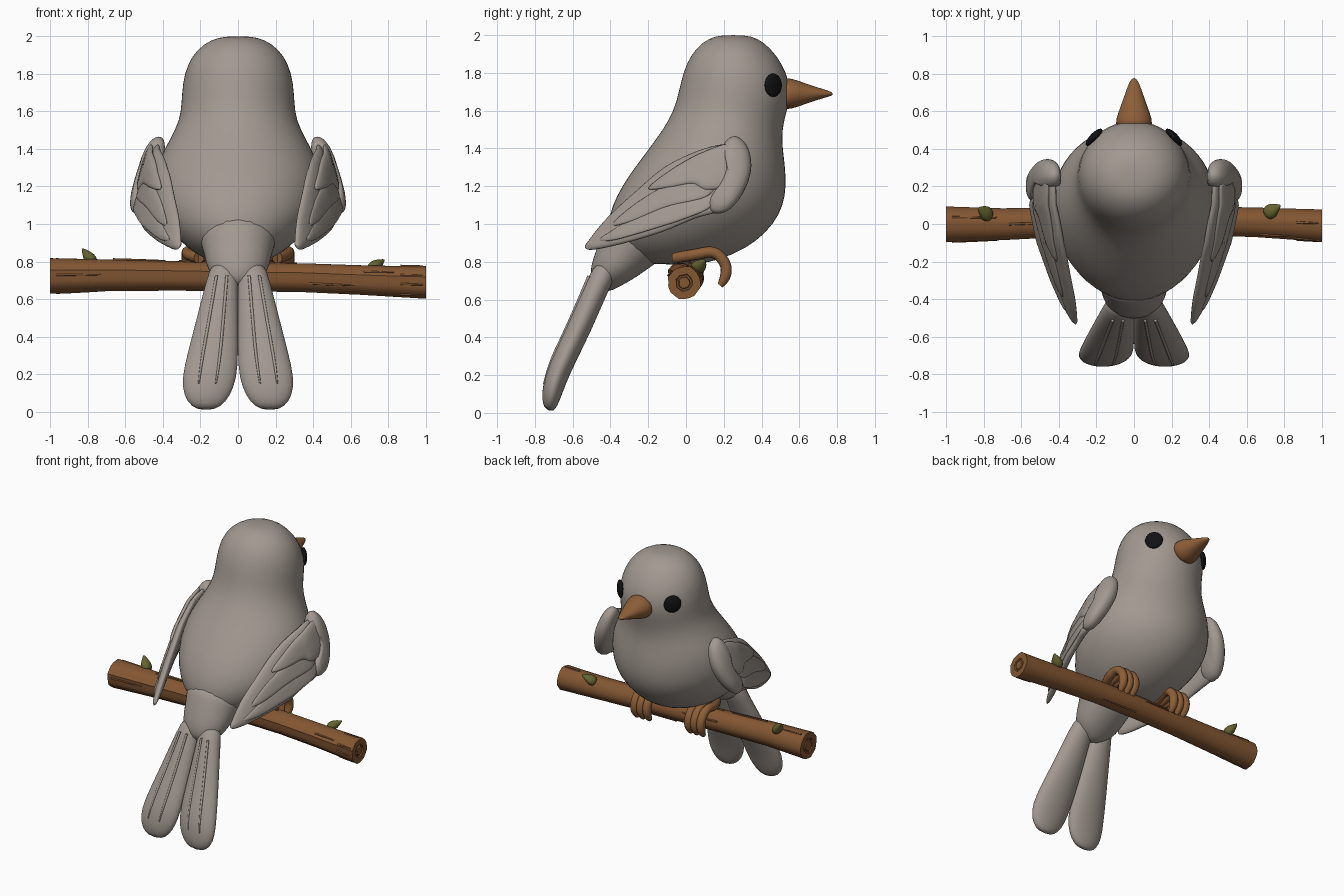
import bpy, bmesh, math, random
from mathutils import Vector as V

if "Cube" in bpy.data.objects:
    bpy.data.objects.remove(bpy.data.objects["Cube"])

random.seed(4)


def material(name, rgb):
    m = bpy.data.materials.new(name)
    m.diffuse_color = (*rgb, 1)
    m.use_nodes = True
    m.node_tree.nodes["Principled BSDF"].inputs["Base Color"].default_value = m.diffuse_color
    return m


GREY = material("feather grey", (0.36, 0.315, 0.28))
HORN = material("beak and feet brown", (0.27, 0.115, 0.04))
BARK = material("bark brown", (0.23, 0.095, 0.033))
BLACK = material("eye black", (0.006, 0.006, 0.007))
GREEN = material("leaf olive", (0.13, 0.125, 0.03))


def finish(name, bm, mat, subdiv=0, angle=40):
    bmesh.ops.recalc_face_normals(bm, faces=bm.faces)
    me = bpy.data.meshes.new(name)
    bm.to_mesh(me)
    bm.free()
    me.materials.append(mat)
    for p in me.polygons:
        p.use_smooth = True
    if not subdiv:
        me.set_sharp_from_angle(angle=math.radians(angle))
    ob = bpy.data.objects.new(name, me)
    bpy.context.collection.objects.link(ob)
    if subdiv:
        ob.modifiers.new("smooth", "SUBSURF").levels = subdiv
    return ob


def skin(bm, rings):
    for a, b in zip(rings, rings[1:]):
        n = len(a)
        for i in range(n):
            bm.faces.new((a[i], a[(i + 1) % n], b[(i + 1) % n], b[i]))


def loft(name, rings, mat, n=20, subdiv=1, jitter=0, end_ring=False):
    """Elliptical rings (centre, half axis u, half axis v) joined into a solid."""
    bm = bmesh.new()
    wob = [1 + random.uniform(-jitter, jitter) for _ in range(n)]
    loops = []
    for c, u, v in rings:
        loops.append([bm.verts.new(V(c) + (V(u) * math.cos(math.tau * i / n)
                      + V(v) * math.sin(math.tau * i / n)) * wob[i]) for i in range(n)])
    skin(bm, loops)
    caps = [bm.faces.new(loops[0]), bm.faces.new(loops[-1])]
    if end_ring:
        # sunken growth ring in each sawn end
        bm.normal_update()
        bmesh.ops.recalc_face_normals(bm, faces=bm.faces)
        for f in caps:
            for th, dp in ((0.042, 0), (0.004, -0.008), (0.008, 0), (0.004, 0.008)):
                bmesh.ops.inset_region(bm, faces=[f], thickness=th, depth=dp)
    return finish(name, bm, mat, subdiv)


def catmull(pts, steps=5):
    out, n = [], len(pts)
    for i in range(n):
        p = [V(pts[(i + k) % n]) for k in (-1, 0, 1, 2)]
        for s in range(steps):
            t = s / steps
            out.append(0.5 * (2 * p[1] + (p[2] - p[0]) * t
                       + (2 * p[0] - 5 * p[1] + 4 * p[2] - p[3]) * t * t
                       + (3 * p[1] - p[0] - 3 * p[2] + p[3]) * t ** 3))
    return out


def wing_x(y, z):
    """Curved sheet on which all wing feathers lie."""
    keys = ((-0.55, 0.305), (-0.3, 0.39), (-0.1, 0.45), (0.1, 0.485), (0.25, 0.475), (0.4, 0.44))
    y = max(-0.549, min(0.399, y))
    for (a, p), (b, q) in zip(keys, keys[1:]):
        if a <= y <= b:
            x = p + (q - p) * (y - a) / (b - a)
            break
    return x - 0.3 * (z - (1.15 + 0.5 * y))


def pillow(name, outline, side, thick, lift):
    """Rounded plate with a (y, z) outline, bent onto the wing sheet."""
    pts = catmull(outline)
    c = sum(pts, V((0, 0))) / len(pts)
    bm = bmesh.new()
    loops = []
    for face in (1, -1):
        for s in ((1, 0.97, 0.9, 0.75, 0.5, 0.2) if face > 0 else (0.2, 0.5, 0.75, 0.9, 0.97)):
            h = thick * (1 - s ** 4) ** 0.5 * face
            loop = []
            for p in pts:
                q = c + (p - c) * s
                loop.append(bm.verts.new((side * (wing_x(*q) + lift + h), q.x, q.y)))
            loops.append(loop)
    top, low = loops[:6], loops[6:]
    chain = low + top
    skin(bm, chain)
    bm.faces.new(chain[0])
    bm.faces.new(chain[-1])
    return finish(name, bm, GREY, 0, 80)


def tube(name, pts, r, mat):
    cu = bpy.data.curves.new(name, "CURVE")
    cu.dimensions = "3D"
    cu.bevel_depth = 1
    cu.bevel_resolution = 3
    cu.use_fill_caps = True
    sp = cu.splines.new("NURBS")
    sp.points.add(len(pts) - 1)
    for i, p in enumerate(pts):
        sp.points[i].co = (*p, 1)
        sp.points[i].radius = r * (0.55 if i == len(pts) - 1 else 1)
    sp.use_endpoint_u = True
    sp.order_u = 3
    cu.materials.append(mat)
    ob = bpy.data.objects.new(name, cu)
    bpy.context.collection.objects.link(ob)


# Head and body: z, back y, front y, half width
body = [(2.0, .19, .31, .06), (1.985, .12, .38, .14), (1.93, .05, .45, .22), (1.85, 0, .51, .272),
        (1.75, -.03, .552, .297), (1.65, -.05, .552, .302), (1.55, -.09, .52, .312),
        (1.45, -.16, .508, .365), (1.35, -.235, .522, .42), (1.25, -.31, .532, .442),
        (1.15, -.37, .53, .442), (1.05, -.41, .50, .415), (.95, -.42, .425, .35),
        (.87, -.38, .32, .27), (.81, -.29, .18, .17), (.785, -.2, .06, .08)]
loft("body", [((0, (b + f) / 2, z), (w, 0, 0), (0, (f - b) / 2, 0)) for z, b, f, w in body], GREY, 28)

# Rump covering the tail root: y, z, half width, half thickness
rump = [(-.22, .98, .25, .2), (-.3, .88, .185, .165), (-.37, .79, .175, .13),
        (-.43, .72, .14, .095), (-.465, .66, .04, .05)]
loft("rump", [((0, y, z), (w, 0, 0), (0, .82 * t, -.57 * t)) for y, z, w, t in rump], GREY)

# Beak
beak = [(.5, 1.69, .105, .09), (.56, 1.69, .098, .083), (.62, 1.69, .075, .06), (.69, 1.69, .05, .036),
        (.75, 1.69, .028, .017), (.778, 1.688, .01, .007)]
loft("beak", [((0, y, z), (w, 0, 0), (0, 0, h)) for y, z, w, h in beak], HORN, 16)

# Wing layers, outlines in (y, z)
primaries = [(.25, 1.42), (.1, 1.4), (-.1, 1.31), (-.27, 1.17), (-.42, 1.03), (-.51, .92), (-.535, .875),
             (-.48, .865), (-.3, .905), (-.12, .96), (.05, 1.03), (.2, 1.08), (.29, 1.2), (.3, 1.34)]
long_feather = [(.14, 1.16), (-.05, 1.13), (-.25, 1.05), (-.4, .96), (-.46, .915), (-.38, .915),
                (-.2, .965), (0, 1.03), (.13, 1.09)]
mid_feather = [(.15, 1.27), (-.05, 1.23), (-.25, 1.12), (-.39, 1.0), (-.3, 1.01), (-.1, 1.09), (.12, 1.15)]
coverts = [(.24, 1.42), (.1, 1.385), (-.06, 1.3), (-.2, 1.19), (-.1, 1.19), (.03, 1.21), (.1, 1.18),
           (.2, 1.2), (.28, 1.3)]
shoulder = [(.26, 1.465), (.325, 1.41), (.345, 1.29), (.3, 1.16), (.22, 1.07), (.14, 1.06), (.12, 1.12),
            (.18, 1.22), (.21, 1.31), (.2, 1.42)]

for s, tag in ((1, "right"), (-1, "left")):
    pillow(tag + "_wing", primaries, s, .035, 0)
    pillow(tag + "_long_feather", long_feather, s, .014, .03)
    pillow(tag + "_middle_feather", mid_feather, s, .014, .034)
    pillow(tag + "_coverts", coverts, s, .022, .034)
    pillow(tag + "_shoulder", shoulder, s, .06, .005)

    # Tail lobe: x, y, z, half width, half thickness
    tail = [(.07, -.40, .80, .07, .06), (.085, -.46, .70, .085, .066), (.115, -.565, .45, .118, .066),
            (.145, -.675, .23, .148, .064), (.16, -.705, .13, .14, .058), (.168, -.722, .055, .108, .046),
            (.17, -.728, .012, .05, .025)]
    loft(tag + "_tail_lobe", [((s * x, y, z), (w, 0, 0), (0, .91 * t, -.41 * t))
                              for x, y, z, w, t in tail], GREY)
    # Raised shafts on the tail
    for a in (-.3, .35):
        tube(tag + "_tail_shaft", [(s * (x + a * w), y - .82 * t, z + .37 * t)
                                   for x, y, z, w, t in tail[1:5]], .008, GREY)

    # Eye, a flattened ball facing out and forward
    bm = bmesh.new()
    bmesh.ops.create_uvsphere(bm, u_segments=20, v_segments=12, radius=1)
    eye = finish(tag + "_eye", bm, BLACK, 0, 80)
    eye.scale = (.06, .022, .062)
    eye.location = (s * .213, .462, 1.735)
    eye.rotation_euler = (0, 0, -s * math.radians(46))

    # Toes curling over the branch
    for k in (-1, 0, 1):
        x = s * (.22 + .05 * k)
        tube(tag + "_toe", [(s * .21, -.06, .82), (x, .04, .835), (x, .15, .86), (x, .215, .79),
                            (x, .21, .71), (x, .18, .675)], .03, HORN)

# Branch: x, y, z, radius
branch = [(-1, 0, .725, .096), (-.7, .0, .728, .086), (-.35, .012, .725, .08), (0, .02, .72, .078),
          (.35, .018, .715, .078), (.65, .01, .703, .08), (.85, 0, .695, .084), (1, -.008, .69, .088)]
loft("branch", [((x, y, z), (0, r, 0), (0, 0, r)) for x, y, z, r in branch], BARK, 20, 0, .05, True)

# Long bark ridges
for i in range(14):
    a, k = random.uniform(0, math.tau), random.randrange(len(branch) - 1)
    p = [V((x, y + (r - .001) * math.cos(a), z + (r - .001) * math.sin(a))) for x, y, z, r in branch[k:k + 2]]
    tube("bark_ridge", [p[0].lerp(p[1], t) for t in (.1, .5, .9)], .006, BARK)

# Leaf buds: base, tip
for base, tip in (((-.765, .04, .785), (-.83, .085, .87)), ((.7, .05, .755), (.78, .1, .81))):
    b, t = V(base), V(tip)
    d = (t - b).normalized()
    u = d.cross(V((0, 1, 0))).normalized()
    v = d.cross(u)
    loft("leaf_bud", [(b.lerp(t, f), u * r * .8, v * r) for f, r in
                      ((0, .03), (.25, .046), (.55, .038), (.85, .016), (1, .004))], GREEN, 10)
